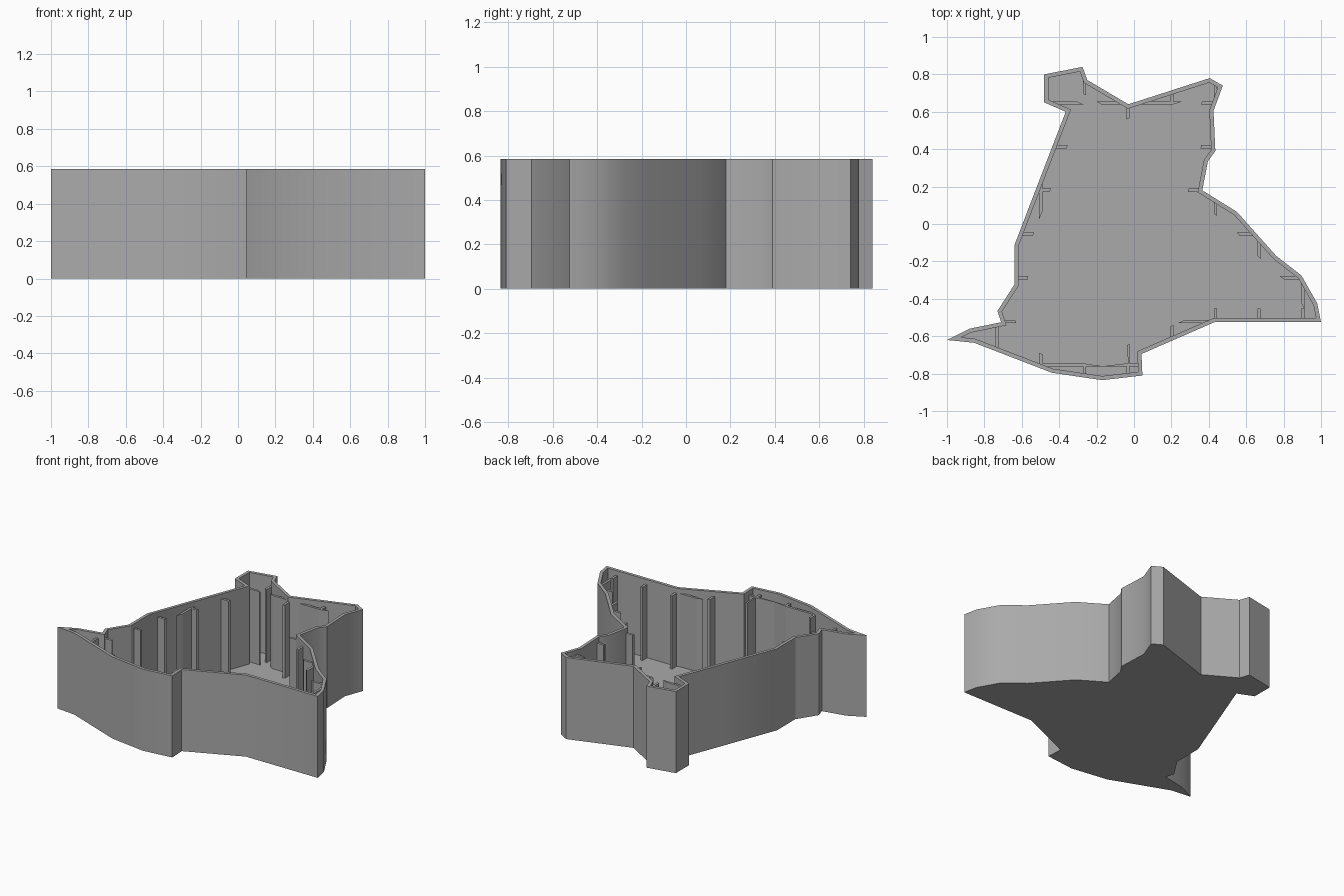
import bpy, bmesh, math
from mathutils import Vector

if "Cube" in bpy.data.objects:
    bpy.data.objects.remove(bpy.data.objects["Cube"])

HEIGHT, WALL, FLOOR = 0.585, 0.022, 0.025
RIB_TOP, RIB_REACH, RIB_HALF, STEP = 0.55, 0.074, 0.0085, 0.2335

# Outline of the tray, clockwise from the back right corner
OUTLINE = [Vector(p) for p in (
    (-.48, .80), (-.275, .84), (-.25, .77), (-.03, .64), (.405, .78), (.475, .74),
    (.425, .605), (.435, .39), (.395, .335), (.365, .18), (.55, .065), (.76, -.17),
    (.895, -.275), (.98, -.425), (1, -.525), (.43, -.525), (.04, -.695), (.045, -.81),
    (-.17, -.835), (-.44, -.795), (-.855, -.635), (-1, -.62), (-.88, -.56), (-.71, -.525),
    (-.73, -.465), (-.64, -.325), (-.64, -.115), (-.5, .25), (-.365, .6), (-.48, .65))]

grey = bpy.data.materials.new("plain grey")
grey.use_nodes = True
colour = (0.4, 0.4, 0.4, 1)
grey.diffuse_color = colour
grey.node_tree.nodes["Principled BSDF"].inputs["Base Color"].default_value = colour


def inset(points, distance):
    """Move every corner inwards along its mitre."""
    result = []
    for i, p in enumerate(points):
        a = (p - points[i - 1]).normalized()
        b = (points[(i + 1) % len(points)] - p).normalized()
        n1, n2 = Vector((a.y, -a.x)), Vector((b.y, -b.x))
        result.append(p + (n1 + n2) * distance / (1 + n1.dot(n2)))
    return result


def ring(bm, points, z):
    return [bm.verts.new((p.x, p.y, z)) for p in points]


def bridge(bm, low, high):
    for i in range(len(low)):
        j = (i + 1) % len(low)
        bm.faces.new((low[i], low[j], high[j], high[i]))


def finish(bm, name):
    bmesh.ops.recalc_face_normals(bm, faces=bm.faces)
    mesh = bpy.data.meshes.new(name)
    bm.to_mesh(mesh)
    bm.free()
    mesh.materials.append(grey)
    obj = bpy.data.objects.new(name, mesh)
    bpy.context.collection.objects.link(obj)
    return obj


# Hollow tray: outer wall, rim, inner wall and floor
bm = bmesh.new()
inner = inset(OUTLINE, WALL)
rings = [ring(bm, OUTLINE, 0), ring(bm, OUTLINE, HEIGHT),
         ring(bm, inner, HEIGHT), ring(bm, inner, FLOOR)]
for low, high in zip(rings, rings[1:]):
    bridge(bm, low, high)
bm.faces.new(rings[0])
bm.faces.new(rings[-1])
tray = finish(bm, "tray")
bpy.context.view_layer.objects.active = tray
tray.select_set(True)
bpy.ops.object.shade_smooth_by_angle(angle=math.radians(30))


def rib_piece(quad, axis, centre):
    """Cut one slab out of the band that lines a wall section."""
    bm = bmesh.new()
    bridge_low, bridge_high = ring(bm, quad, FLOOR - 0.01), ring(bm, quad, RIB_TOP)
    bridge(bm, bridge_low, bridge_high)
    bm.faces.new(bridge_low)
    bm.faces.new(bridge_high)
    for side in (-1, 1):
        cut = bmesh.ops.bisect_plane(
            bm, geom=bm.verts[:] + bm.edges[:] + bm.faces[:],
            plane_co=axis * (centre + side * RIB_HALF), plane_no=axis * side,
            clear_outer=True)
        edges = [e for e in cut["geom_cut"] if isinstance(e, bmesh.types.BMEdge)]
        if edges:
            bmesh.ops.holes_fill(bm, edges=edges)
    bmesh.ops.recalc_face_normals(bm, faces=bm.faces)
    return bm


# Ribs: an evenly spaced grid of slabs, kept only close to the walls
near, far = inset(OUTLINE, 0.008), inset(OUTLINE, RIB_REACH)
grid = [(Vector((1, 0, 0)), -0.732 + i * STEP, "lengthwise_ribs") for i in range(8)]
grid += [(Vector((0, 1, 0)), -0.754 + i * STEP, "crosswise_ribs") for i in range(7)]
for name in ("lengthwise_ribs", "crosswise_ribs"):
    total = bmesh.new()
    for axis, centre, group in grid:
        if group != name:
            continue
        for i in range(len(OUTLINE)):
            quad = [near[i - 1], near[i], far[i], far[i - 1]]
            spans = [q.dot(axis.xy) - centre for q in quad]
            if min(spans) < RIB_HALF and max(spans) > -RIB_HALF:
                piece = rib_piece(quad, axis, centre)
                scratch = bpy.data.meshes.new("scratch")
                piece.to_mesh(scratch)
                piece.free()
                total.from_mesh(scratch)
                bpy.data.meshes.remove(scratch)
    finish(total, name)
